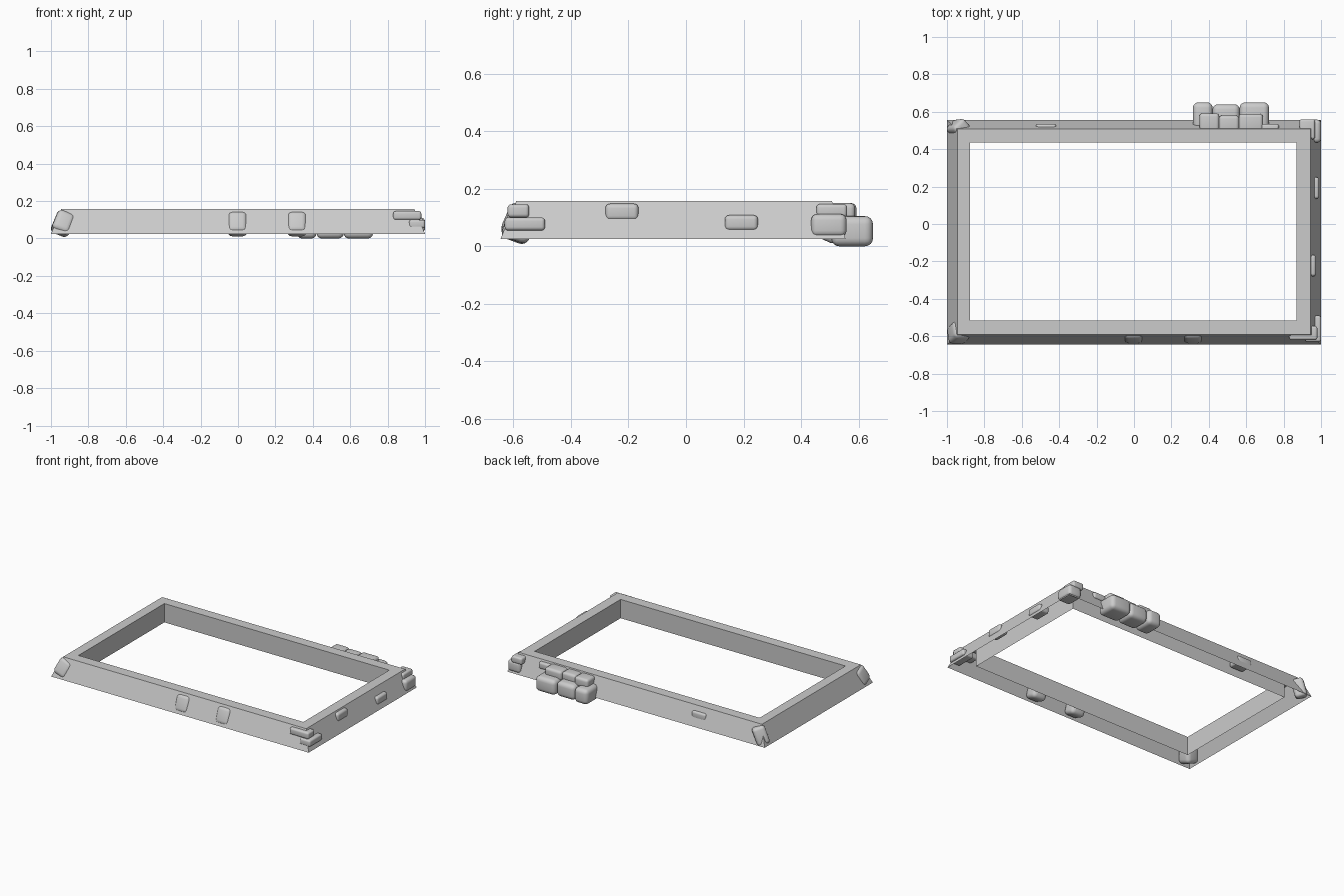
import bpy, bmesh
from math import radians
from mathutils import Matrix, Euler, Vector

if "Cube" in bpy.data.objects:
    bpy.data.objects.remove(bpy.data.objects["Cube"])


def finish(name, bm):
    mesh = bpy.data.meshes.new(name)
    bm.to_mesh(mesh)
    bm.free()
    ob = bpy.data.objects.new(name, mesh)
    bpy.context.collection.objects.link(ob)
    return ob


def ring(bm, x0, x1, y0, y1, z):
    return [bm.verts.new(p) for p in
            ((x0, y0, z), (x1, y0, z), (x1, y1, z), (x0, y1, z))]


# Hollow border: sloped outside, flat top, upright inside, open underneath
bm = bmesh.new()
rings = [ring(bm, -1, 1, -0.645, 0.555, 0.025),
         ring(bm, -0.945, 0.943, -0.59, 0.507, 0.157),
         ring(bm, -0.877, 0.87, -0.517, 0.436, 0.157),
         ring(bm, -0.877, 0.87, -0.517, 0.436, 0.025)]
for a, b in zip(rings, rings[1:]):
    for i in range(4):
        j = (i + 1) % 4
        bm.faces.new((a[i], a[j], b[j], b[i]))
finish("border_frame", bm)


def stone(name, x, y, z, rot=(0, 0, 0)):
    """Rounded block; x, y, z are (min, max) extents before rotation."""
    lo, hi = Vector((x[0], y[0], z[0])), Vector((x[1], y[1], z[1]))
    size, centre = hi - lo, (lo + hi) / 2
    bm = bmesh.new()
    bmesh.ops.create_cube(bm, size=1)
    bmesh.ops.scale(bm, vec=size, verts=bm.verts)
    bmesh.ops.bevel(bm, geom=bm.edges[:], offset=min(size) * 0.27, segments=4,
                    profile=0.5, affect='EDGES')
    for f in bm.faces:
        f.smooth = True
    turn = Euler([radians(r) for r in rot]).to_matrix().to_4x4()
    bmesh.ops.transform(bm, matrix=Matrix.Translation(centre) @ turn, verts=bm.verts)
    return finish(name, bm)


# Front stones, leaning with the slope
for i, cx in enumerate((-0.003, 0.315)):
    stone(f"front_stone_{i}", (cx - 0.053, cx + 0.053), (-0.628, -0.528),
          (0.017, 0.137), (-20, 0, 0))

# Leaning left corner stones
stone("front_left_corner_stone", (-0.985, -0.885), (-0.63, -0.53), (0.02, 0.14), (-22, 22, 0))
stone("back_left_corner_stone", (-0.98, -0.895), (0.47, 0.55), (0.018, 0.142), (14, 18, 45))

# Stacked front right corner
stone("front_right_upper_stone", (0.83, 0.98), (-0.62, -0.545), (0.1, 0.146))
stone("front_right_lower_stone", (0.915, 1.0), (-0.63, -0.49), (0.055, 0.1))

# Right side stones
stone("right_stone_front", (0.9, 0.973), (-0.28, -0.165), (0.09, 0.148))
stone("right_stone_back", (0.91, 0.99), (0.135, 0.25), (0.055, 0.108))

# Stacked back right corner
stone("back_right_lower_stone", (0.9, 1.0), (0.435, 0.558), (0.033, 0.112))
stone("back_right_upper_stone", (0.885, 0.968), (0.453, 0.56), (0.1, 0.147))

# Single back stone
stone("back_stone", (-0.525, -0.415), (0.44, 0.535), (0.07, 0.122))

# Steps of stacked stones at the back
for i, (x0, x1, top) in enumerate(((0.315, 0.42, 0.65), (0.42, 0.565, 0.64), (0.565, 0.722, 0.65))):
    stone(f"lower_step_{i}", (x0, x1), (0.505, top), (0.0, 0.105))
for i, (x0, x1, top) in enumerate(((0.35, 0.456, 0.592), (0.454, 0.562, 0.58), (0.56, 0.69, 0.588))):
    stone(f"upper_step_{i}", (x0, x1), (0.495, top), (0.085, 0.15))
stone("step_side_stone", (0.67, 0.775), (0.46, 0.535), (0.1, 0.145))
